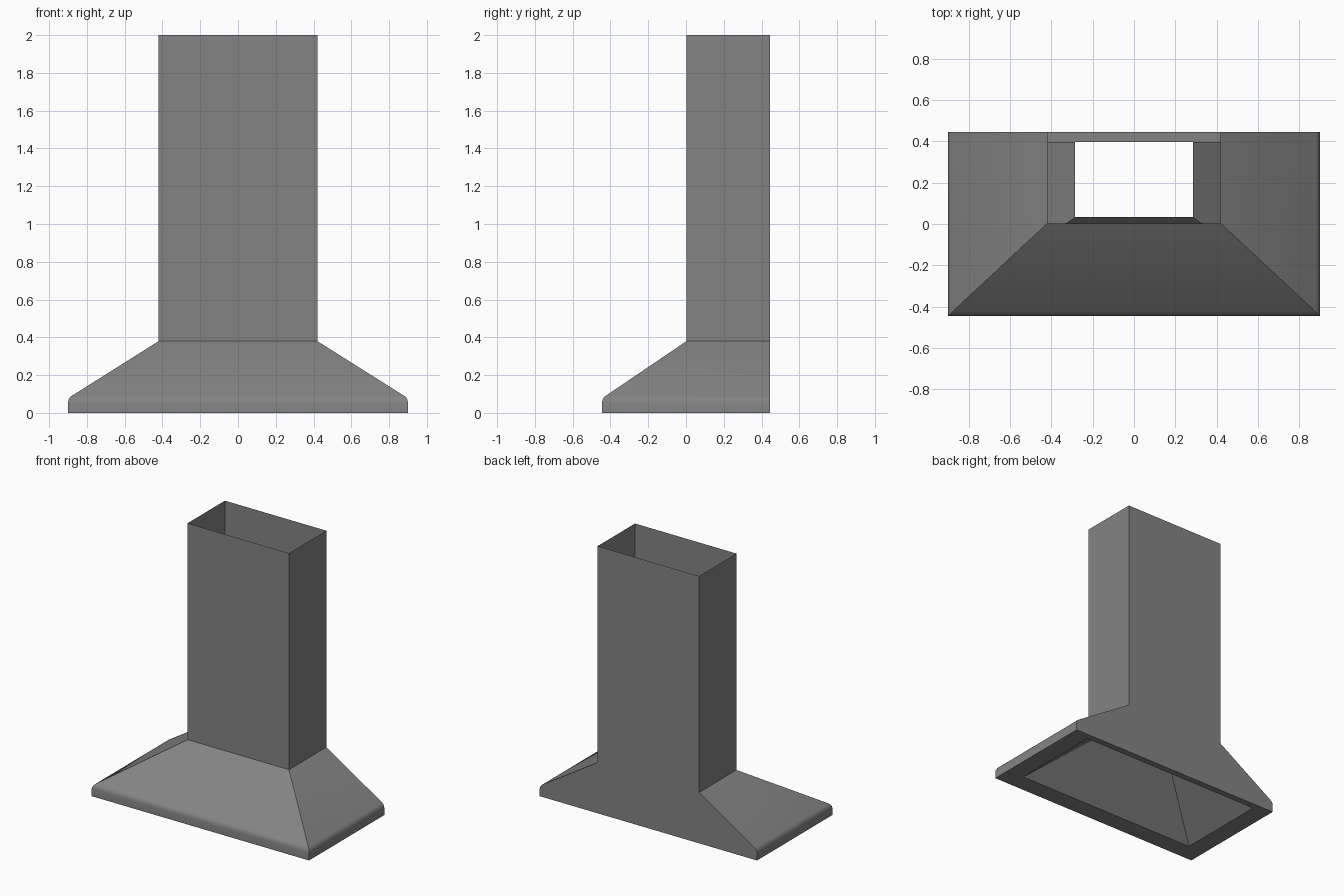
import bpy, bmesh, math

if "Cube" in bpy.data.objects:
    bpy.data.objects.remove(bpy.data.objects["Cube"])

steel = bpy.data.materials.new("grey_steel")
steel.diffuse_color = (0.23, 0.23, 0.23, 1.0)
steel.use_nodes = True
steel.node_tree.nodes["Principled BSDF"].inputs["Base Color"].default_value = steel.diffuse_color


def loft(name, rings):
    """Skin a stack of rectangles given as (half_width, y_front, y_back, z)."""
    bm = bmesh.new()
    loops = [[bm.verts.new(p) for p in
              ((-w, f, z), (w, f, z), (w, b, z), (-w, b, z))]
             for w, f, b, z in rings]
    for lower, upper in zip(loops, loops[1:]):
        for i in range(4):
            j = (i + 1) % 4
            bm.faces.new((lower[i], lower[j], upper[j], upper[i]))
    mesh = bpy.data.meshes.new(name)
    bm.to_mesh(mesh)
    bm.free()
    mesh.materials.append(steel)
    obj = bpy.data.objects.new(name, mesh)
    bpy.context.collection.objects.link(obj)
    bpy.ops.object.select_all(action='DESELECT')
    bpy.context.view_layer.objects.active = obj
    obj.select_set(True)
    bpy.ops.object.shade_smooth_by_angle(angle=math.radians(28))
    return obj


BACK = 0.445
INNER_BACK = 0.397

# Hood: inner funnel down to the bottom rim, then up the rounded lip and slope
lip = [(0.0, 0.0), (0.0, 0.055), (0.003, 0.069), (0.009, 0.08), (0.018, 0.089)]
hood_rings = [(0.285, 0.033, INNER_BACK, 0.39),
              (0.76, -0.305, INNER_BACK, 0.0)]
hood_rings += [(0.9 - d, -0.445 + d, BACK, z) for d, z in lip]
hood_rings.append((0.42, 0.003, BACK, 0.38))
loft("hood", hood_rings)

# Chimney: open thin-walled duct
loft("chimney", [(0.42, 0.003, BACK, 0.38), (0.42, 0.003, BACK, 2.0)])
